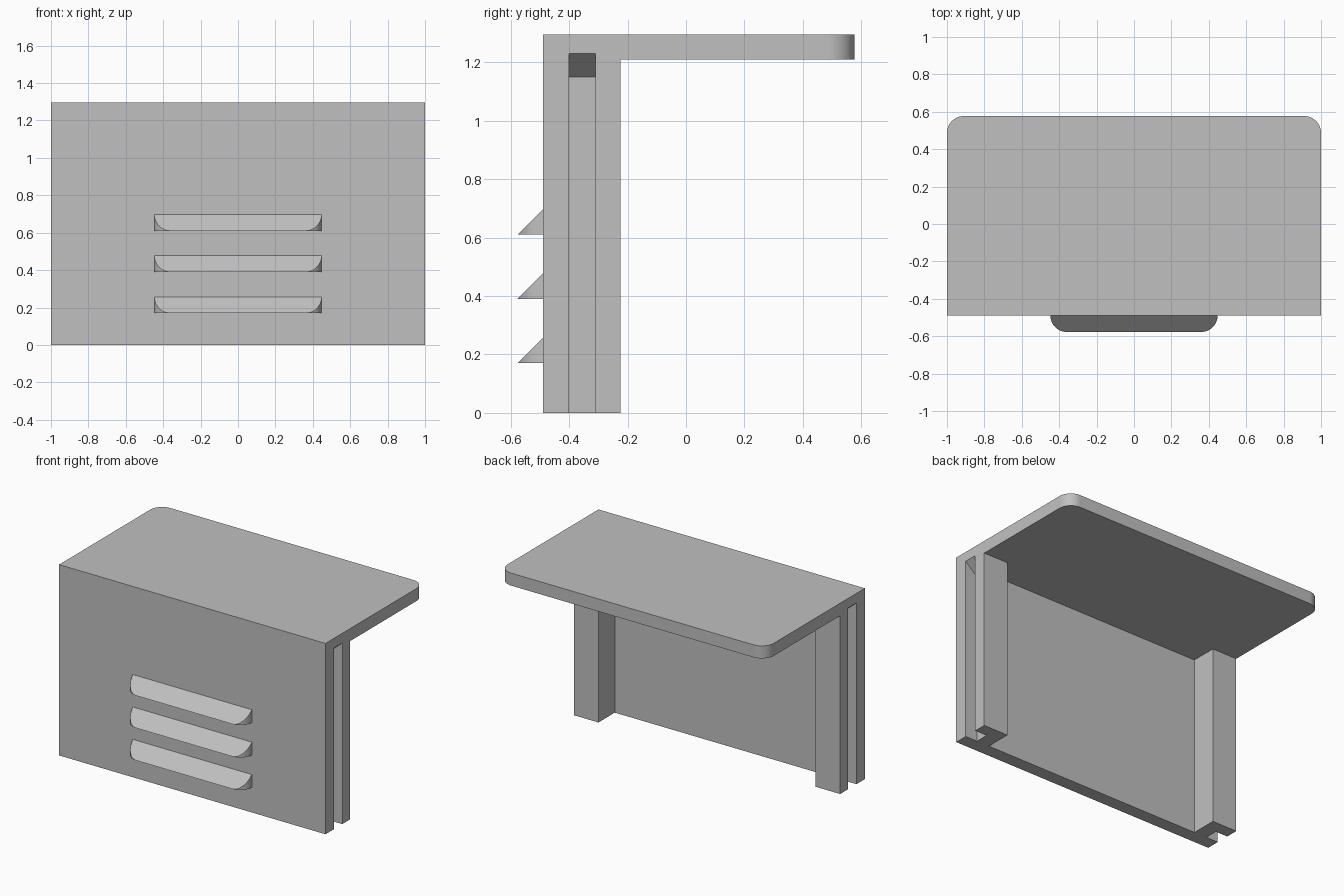
import bpy, bmesh, math

if "Cube" in bpy.data.objects:
    bpy.data.objects.remove(bpy.data.objects["Cube"], do_unlink=True)

grey = bpy.data.materials.new("light_grey")
grey.use_nodes = True
colour = (0.53, 0.53, 0.53, 1)
grey.diffuse_color = colour
grey.node_tree.nodes["Principled BSDF"].inputs["Base Color"].default_value = colour

FRONT, WALL_BACK, POST_BACK = -0.49, -0.4, -0.225
SLAB_BOTTOM, TOP = 1.21, 1.295


def prism(name, outline, bottom, top):
    """Extrude a plan outline; top(x, y) gives the height of the upper face."""
    bm = bmesh.new()
    low = [bm.verts.new((x, y, bottom)) for x, y in outline]
    high = [bm.verts.new((x, y, top(x, y))) for x, y in outline]
    bm.faces.new(low)
    bm.faces.new(high)
    for i in range(len(low)):
        j = (i + 1) % len(low)
        bm.faces.new((low[i], low[j], high[j], high[i]))
    bmesh.ops.remove_doubles(bm, verts=bm.verts[:], dist=0.0001)
    bmesh.ops.recalc_face_normals(bm, faces=bm.faces[:])
    mesh = bpy.data.meshes.new(name)
    bm.to_mesh(mesh)
    bm.free()
    mesh.materials.append(grey)
    obj = bpy.data.objects.new(name, mesh)
    bpy.context.collection.objects.link(obj)
    return obj


def select(obj):
    bpy.ops.object.select_all(action="DESELECT")
    obj.select_set(True)
    bpy.context.view_layer.objects.active = obj


def combine(target, tool, operation):
    mod = target.modifiers.new(operation, "BOOLEAN")
    mod.operation, mod.solver, mod.object = operation, "EXACT", tool
    select(target)
    bpy.ops.object.modifier_apply(modifier=mod.name)
    bpy.data.objects.remove(tool, do_unlink=True)


def rounded_end(half_width, straight, end, radius, steps=12):
    """Rectangle from y = straight to y = end with its two end corners rounded."""
    side = 1 if end > straight else -1
    arc = []
    for i in range(steps + 1):
        a = math.pi / 2 * i / steps
        arc.append((half_width - radius + radius * math.cos(a),
                    end + side * radius * (math.sin(a) - 1)))
    points = [(half_width, straight)] + arc
    points += [(-x, y) for x, y in reversed(points)]
    return [p for i, p in enumerate(points) if math.dist(p, points[i - 1]) > 0.0001]


# Front wall with a post behind each end
half = [(1, FRONT), (1, POST_BACK), (0.815, POST_BACK), (0.815, WALL_BACK)]
body = prism("counter_body", half + [(-x, y) for x, y in reversed(half)],
             0, lambda x, y: SLAB_BOTTOM)

# Overhanging top with rounded back corners
slab = prism("top_slab", rounded_end(1, FRONT, 0.577, 0.09), SLAB_BOTTOM, lambda x, y: TOP)
combine(body, slab, "UNION")

# Side grooves with sloped upper ends
for side in (1, -1):
    plan = [(side * x, y) for x, y in
            ((0.91, -0.4), (1.05, -0.4), (1.05, -0.31), (0.91, -0.31))]
    groove = prism("groove_cutter", plan, -0.1,
                   lambda x, y: 1.15 + (abs(x) - 0.91) * 0.89)
    groove.hide_render = True
    combine(body, groove, "DIFFERENCE")

# Three wedge louvres on the front
DEPTH = 0.087
louvres = []
for i, z in enumerate((0.17, 0.39, 0.61)):
    louvres.append(prism(f"louvre_{i + 1}",
                         rounded_end(0.447, FRONT, FRONT - DEPTH, DEPTH), z,
                         lambda x, y: z + y - FRONT + DEPTH))

for obj in [body] + louvres:
    select(obj)
    bpy.ops.object.shade_smooth_by_angle(angle=math.radians(30))
